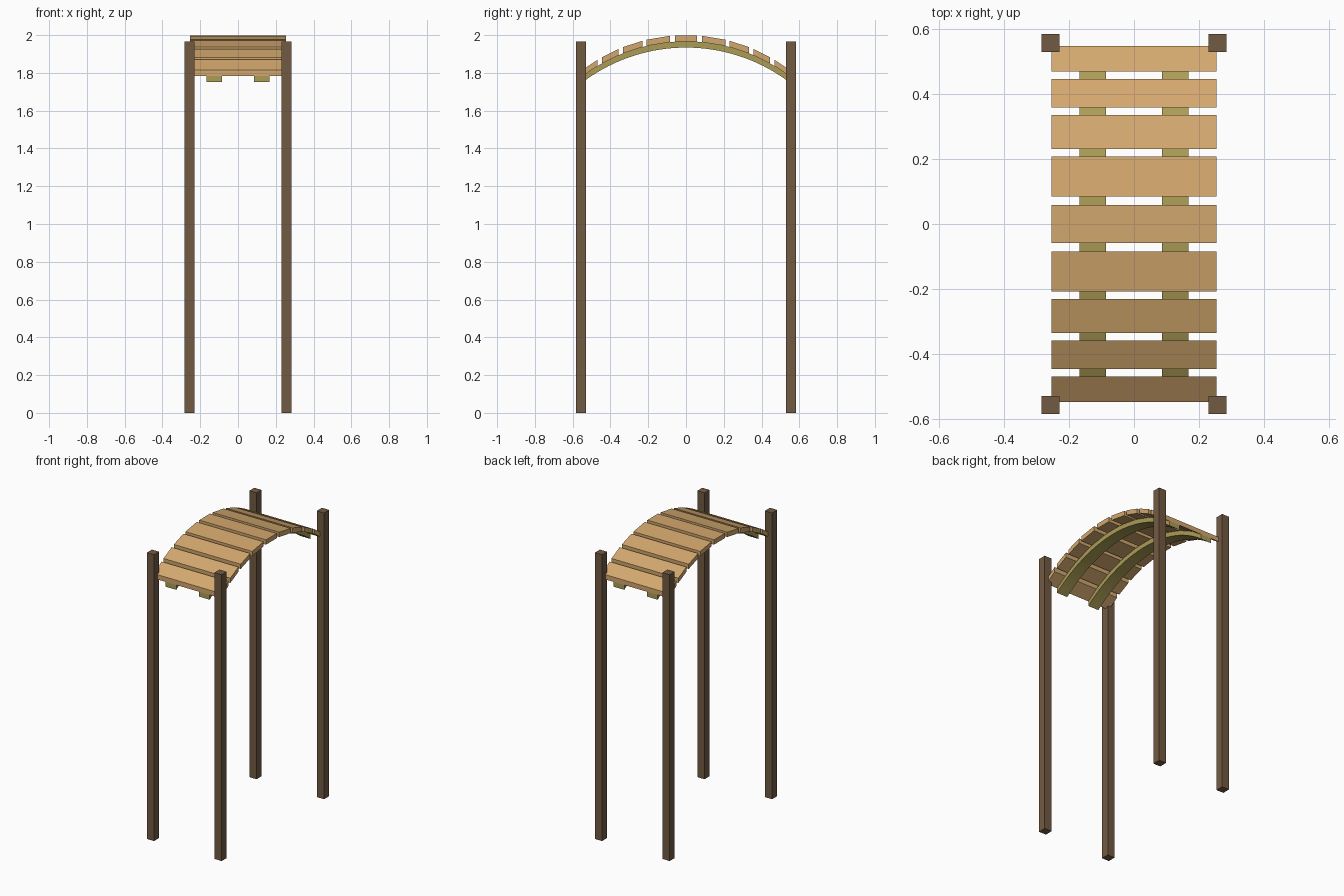
import bpy, bmesh, math

cube = bpy.data.objects.get("Cube")
if cube:
    bpy.data.objects.remove(cube, do_unlink=True)


def material(name, rgb):
    m = bpy.data.materials.new(name)
    m.use_nodes = True
    m.diffuse_color = (*rgb, 1)
    bsdf = next(n for n in m.node_tree.nodes if n.type == 'BSDF_PRINCIPLED')
    bsdf.inputs["Base Color"].default_value = (*rgb, 1)
    return m


dark_wood = material("dark post wood", (0.17, 0.103, 0.055))
plank_wood = material("tan plank wood", (0.65, 0.39, 0.155))
beam_wood = material("olive beam wood", (0.41, 0.335, 0.093))

# Arch shape shared by beams and planks
RADIUS = 0.907
HALF_SPAN = 0.547
LAYER = 0.033
BEAM_WIDTH = 0.082
PLANK_WIDTH = 0.508
POST = 0.055
POST_HEIGHT = 1.967


def arch(y):
    """Height of the walking surface at y."""
    return 2 - RADIUS + math.sqrt(RADIUS ** 2 - y ** 2)


def strip(name, x, width, ys, top_offset, mat):
    """Extrude a strip of arch, with upright ends, across x."""
    bm = bmesh.new()
    outline = [(y, arch(y) - top_offset) for y in ys]
    outline += [(y, z - LAYER) for y, z in reversed(outline)]
    face = bm.faces.new([bm.verts.new((x - width / 2, y, z)) for y, z in outline])
    new = bmesh.ops.extrude_face_region(bm, geom=[face])["geom"]
    bmesh.ops.translate(bm, vec=(width, 0, 0),
                        verts=[v for v in new if isinstance(v, bmesh.types.BMVert)])
    bmesh.ops.recalc_face_normals(bm, faces=bm.faces)
    mesh = bpy.data.meshes.new(name)
    bm.to_mesh(mesh)
    bm.free()
    mesh.materials.append(mat)
    obj = bpy.data.objects.new(name, mesh)
    bpy.context.collection.objects.link(obj)
    return obj


# Four corner posts
for sx, side in ((-1, "right"), (1, "left")):
    for sy, end in ((-1, "front"), (1, "back")):
        bpy.ops.mesh.primitive_cube_add(
            size=1, location=(sx * 0.257, sy * 0.556, POST_HEIGHT / 2))
        post = bpy.context.object
        post.name = f"{end}_{side}_post"
        post.scale = (POST, POST, POST_HEIGHT)
        post.data.materials.append(dark_wood)

# Two curved support beams
STEPS = 32
curve = [HALF_SPAN * (2 * i / STEPS - 1) for i in range(STEPS + 1)]
for sx, side in ((-1, "right"), (1, "left")):
    beam = strip(f"{side}_beam", sx * 0.127, BEAM_WIDTH, curve, LAYER, beam_wood)
    bpy.ops.object.select_all(action='DESELECT')
    beam.select_set(True)
    bpy.context.view_layer.objects.active = beam
    bpy.ops.object.shade_smooth_by_angle(angle=math.radians(30))

# Deck planks: a middle one, then mirrored pairs narrowing toward the ends
strip("middle_plank", 0, PLANK_WIDTH, (-0.058, 0.058), 0, plank_wood)
pairs = ((0.085, 0.208), (0.230, 0.334), (0.358, 0.446), (0.468, HALF_SPAN))
for i, (a, b) in enumerate(pairs, 1):
    strip(f"back_plank_{i}", 0, PLANK_WIDTH, (a, b), 0, plank_wood)
    strip(f"front_plank_{i}", 0, PLANK_WIDTH, (-b, -a), 0, plank_wood)
